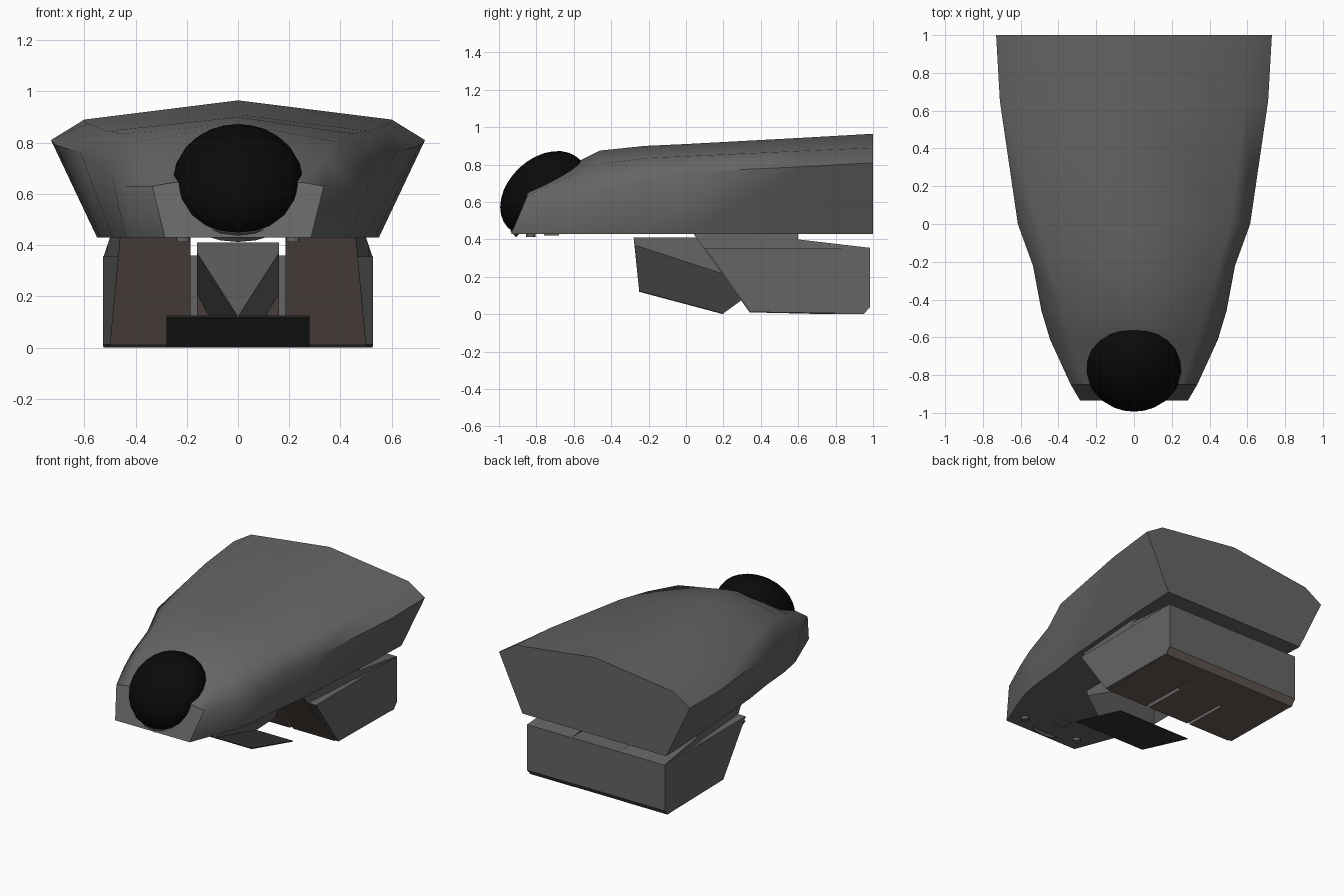
import bpy, bmesh, math
from mathutils import Matrix, Vector

if "Cube" in bpy.data.objects:
    bpy.data.objects.remove(bpy.data.objects["Cube"])


def material(name, rgb):
    m = bpy.data.materials.new(name)
    m.diffuse_color = (*rgb, 1)
    m.use_nodes = True
    m.node_tree.nodes["Principled BSDF"].inputs["Base Color"].default_value = m.diffuse_color
    return m


GREY = material("grey", (0.13, 0.13, 0.13))
DARK = material("dark_grey", (0.04, 0.04, 0.04))
BLACK = material("black", (0.003, 0.003, 0.003))
BROWN = material("brown", (0.15, 0.115, 0.10))


def finish(name, bm, mats, angle=30):
    bmesh.ops.recalc_face_normals(bm, faces=bm.faces)
    me = bpy.data.meshes.new(name)
    bm.to_mesh(me)
    bm.free()
    ob = bpy.data.objects.new(name, me)
    bpy.context.collection.objects.link(ob)
    for m in mats:
        me.materials.append(m)
    bpy.ops.object.select_all(action='DESELECT')
    bpy.context.view_layer.objects.active = ob
    ob.select_set(True)
    bpy.ops.object.shade_smooth_by_angle(angle=math.radians(angle))
    return ob


def loft(sections):
    """Skin closed rings of points and cap both ends with sharp edges."""
    bm = bmesh.new()
    rings = [[bm.verts.new(p) for p in s] for s in sections]
    n = len(rings[0])
    for a, b in zip(rings, rings[1:]):
        for i in range(n):
            j = (i + 1) % n
            bm.faces.new((a[i], a[j], b[j], b[i]))
    for r in (rings[0], rings[-1]):
        for e in bm.faces.new(r).edges:
            e.smooth = False
    return bm


def mirrored_ring(half):
    """Complete a half ring of (x, y, z) points across x = 0."""
    return half + [(-x, y, z) for x, y, z in reversed(half) if x > 0]


def box(name, lo, hi, mat):
    xs = [(lo[0], hi[0]), (lo[1], hi[1]), (lo[2], hi[2])]
    ring = lambda y: [(x, y, z) for x, z in ((lo[0], lo[2]), (hi[0], lo[2]), (hi[0], hi[2]), (lo[0], hi[2]))]
    return finish(name, loft([ring(lo[1]), ring(hi[1])]), [mat])


# Hull: y, ridge z, inner shoulder x z, outer shoulder x z, floor x
stations = [
    (1.00, .965, .60, .890, .730, .81, .55),
    (0.65, .945, .59, .875, .710, .79, .535),
    (0.00, .910, .51, .845, .615, .76, .49),
    (-.22, .900, .45, .835, .535, .71, .46),
    (-.46, .875, .38, .805, .490, .66, .44),
    (-.61, .800, .34, .745, .445, .63, .41),
    (-.85, .650, .25, .645, .335, .63, .33),
]
rings = []
for i, (y, rz, ix, iz, ox, oz, fx) in enumerate(stations):
    half = [(0, y, rz), (ix, y, iz), (ox, y, oz), (fx, y, .43)]
    if i == len(stations) - 1:      # nose face leans forward at the floor
        half[3] = (.285, -.935, .43)
    rings.append(mirrored_ring(half))
finish("hull", loft(rings), [GREY], 60)

# Flattened eye dome seated on the sloping nose
tilt = Matrix.Translation((0, -.76, .645)) @ Matrix.Rotation(math.radians(42.7), 4, 'X')
bm = bmesh.new()
bmesh.ops.create_uvsphere(bm, u_segments=24, v_segments=16, radius=1)
bmesh.ops.delete(bm, geom=[v for v in bm.verts if v.co.z < -.3], context='VERTS')
bmesh.ops.transform(bm, matrix=tilt @ Matrix.Diagonal((.255, .265, .19, 1)), verts=bm.verts)
finish("eye_dome", bm, [BLACK], 40)

# Thin collar around the dome
collar = []
for k in range(25):
    a = 2 * math.pi * k / 24
    ring = []
    for r, z in ((.24, -.07), (.262, -.07), (.262, -.025), (.24, -.025)):
        ring.append(tilt @ Vector((r * math.cos(a), r * math.sin(a) * 1.02, z)))
    collar.append(ring)
finish("dome_collar", loft(collar), [GREY])


def paint_brown(ob):
    """Undersides and the raked front take the brown finish."""
    for p in ob.data.polygons:
        if p.normal.z < -.3:
            p.material_index = 1


# Lower side blocks: y, z, outer x
profile = [(.04, .43, .46), (.34, .01, .50), (.95, 0, .525), (.985, .04, .525),
           (.985, .355, .525), (.60, .40, .51), (.60, .43, .50)]
for side, label in ((1, "right"), (-1, "left")):
    paint_brown(finish("side_block_" + label, loft([
        [(side * .185, y, z) for y, z, x in profile],
        [(side * x, y, z) for y, z, x in profile]]), [GREY, BROWN]))
    # Outer cheek
    cheek = [(.10, .355), (.345, .012), (.95, .004), (.982, .04), (.982, .355)]
    finish("cheek_" + label, loft([
        [(side * x, y, z) for y, z in cheek] for x in (.46, .527)]), [GREY])

# Rear bridge joining the blocks
bridge = [(.66, .002), (.95, .001), (.984, .04), (.984, .355), (.66, .36)]
paint_brown(finish("rear_bridge", loft([
    [(x, y, z) for y, z in bridge] for x in (-.2, .2)]), [GREY, BROWN]))

# Centre tongue between the two slots
tongue = [(.12, .36), (.34, .01), (.70, .002), (.70, .36)]
paint_brown(finish("centre_tongue", loft([
    [(x, y, z) for y, z in tongue] for x in (-.16, .16)]), [GREY, BROWN]))

# V-shaped keel running forward from the tongue
keel = [mirrored_ring([(.16, -.28, .41), (.16, -.275, .37)]),
        mirrored_ring([(.16, .40, .41), (.16, .40, .15)])]
keel[0].insert(2, (0, -.25, .12))
keel[1].insert(2, (0, .40, .01))
keel[1][2] = (0, .20, .005)
finish("keel", loft(keel), [GREY])

# Sloping skid plate under the keel
plate = [(-.25, .12), (.20, 0), (.20, .006), (-.25, .126)]
finish("skid_plate", loft([[(x, y, z) for y, z in plate] for x in (-.28, .28)]), [DARK])

# Small fittings under the nose
for x in (-.215, .215):
    bm = bmesh.new()
    bmesh.ops.create_cone(bm, cap_ends=True, segments=12, radius1=.025, radius2=.025, depth=.03,
                          matrix=Matrix.Translation((x, -.83, .427)))
    finish("nose_peg", bm, [GREY])
box("nose_pad", (-.045, -.76, .422), (.045, -.68, .435), GREY)
